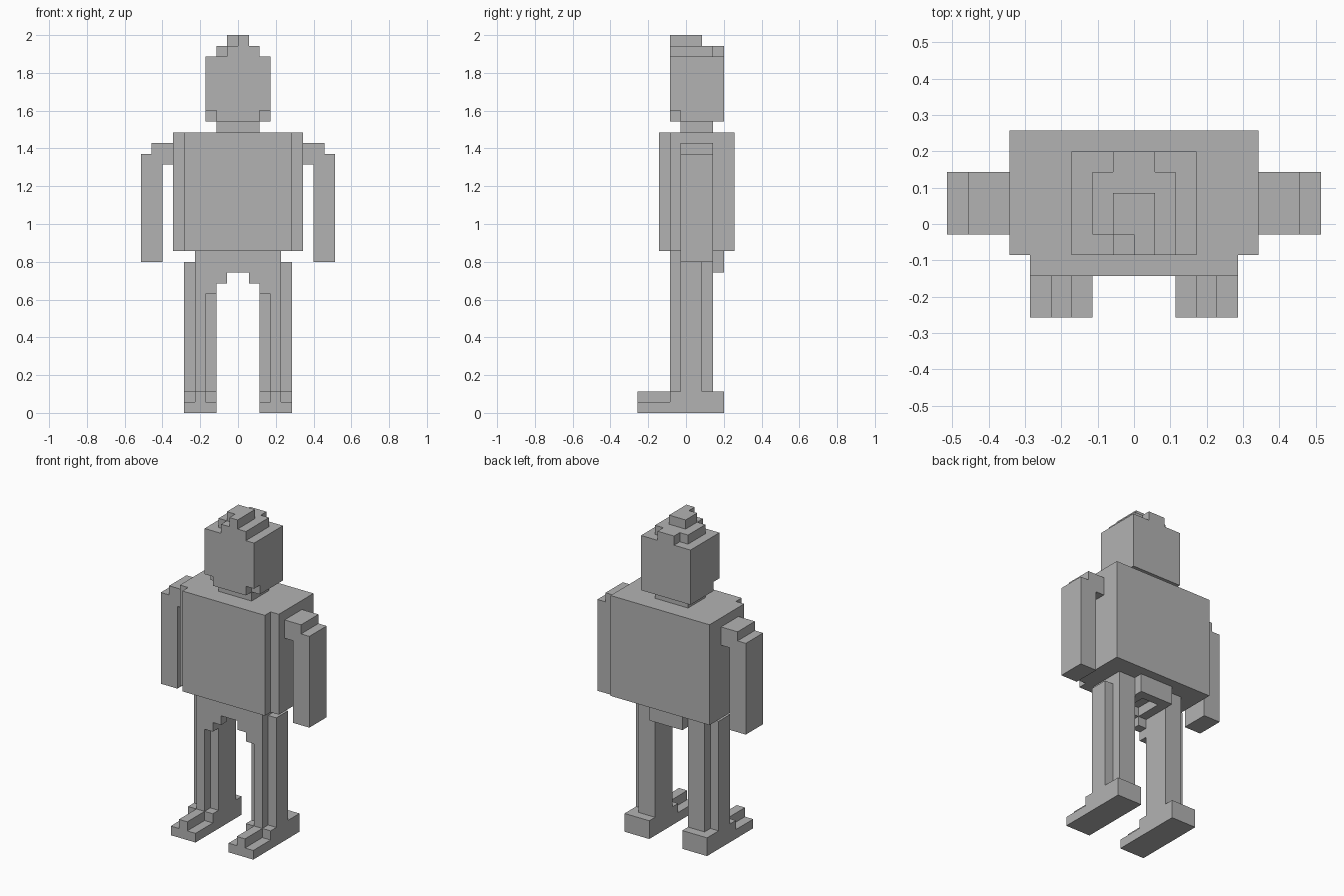
import bpy
import bmesh
from mathutils import Vector

cube = bpy.data.objects.get("Cube")
if cube:
    bpy.data.objects.remove(cube, do_unlink=True)

UNIT = 2 / 35      # edge of one block
DEPTH = 4.5        # half the depth in blocks

grey = bpy.data.materials.new("plain_grey")
grey.use_nodes = True
COLOUR = (0.45, 0.45, 0.45, 1)
grey.diffuse_color = COLOUR
grey.node_tree.nodes["Principled BSDF"].inputs["Base Color"].default_value = COLOUR


def cells(*boxes):
    """Set of unit blocks filled by boxes (x0, x1, y0, y1, z0, z1)."""
    return {(x, y, z) for x0, x1, y0, y1, z0, z1 in boxes
            for x in range(x0, x1) for y in range(y0, y1) for z in range(z0, z1)}


def mirrored(part):
    return {(-1 - x, y, z) for x, y, z in part}


parts = {}

# Torso with recessed front corners
parts["torso"] = cells((-5, 5, 2, 9, 15, 26), (-6, 6, 3, 9, 15, 26))
parts["neck"] = cells((-2, 2, 4, 7, 26, 27))

# Head with notched jaw corners
jaw = cells((2, 3, 3, 4, 27, 28))
parts["head"] = cells((-3, 3, 3, 8, 27, 33)) - jaw - mirrored(jaw)

# Stepped crest on the head
parts["crest"] = cells((-1, 1, 7, 8, 33, 34), (-2, 2, 4, 7, 33, 34),
                       (-1, 2, 3, 4, 33, 34),
                       (-1, 1, 4, 6, 34, 35), (0, 1, 3, 4, 34, 35))

# Hips: slab, front arch, side shelves and rear block
shelf = cells((1, 2, 3, 7, 13, 14), (1, 2, 3, 4, 12, 13), (2, 3, 3, 4, 11, 14))
parts["hips"] = cells((-4, 4, 3, 7, 14, 15), (-1, 1, 3, 4, 13, 14),
                      (-2, 2, 7, 8, 13, 15)) | shelf | mirrored(shelf)

# Limbs, built on the left and mirrored
limbs = {
    "arm": cells((6, 8, 4, 7, 23, 25), (7, 9, 4, 7, 14, 24)),
    "leg": cells((2, 4, 4, 7, 2, 14), (3, 4, 3, 4, 2, 14), (4, 5, 4, 6, 2, 14)),
    "foot": cells((2, 5, 0, 8, 0, 1), (3, 4, 0, 3, 1, 2), (2, 5, 3, 8, 1, 2)),
}
for name, part in limbs.items():
    parts["left_" + name] = part
    parts["right_" + name] = mirrored(part)

solid = set().union(*parts.values())


def build(name, part):
    """Make the outer skin of a part, leaving out faces hidden by other blocks."""
    bm = bmesh.new()
    for cell in part:
        for axis in range(3):
            for side in (0, 1):
                beside = list(cell)
                beside[axis] += 2 * side - 1
                if tuple(beside) in solid:
                    continue
                u, v = (axis + 1) % 3, (axis + 2) % 3
                ring = []
                for du, dv in ((0, 0), (1, 0), (1, 1), (0, 1)):
                    p = Vector(cell)
                    p[axis] += side
                    p[u] += du
                    p[v] += dv
                    p.y -= DEPTH
                    ring.append(bm.verts.new(p * UNIT))
                bm.faces.new(ring if side else ring[::-1])
    bmesh.ops.remove_doubles(bm, verts=bm.verts[:], dist=UNIT / 100)
    bmesh.ops.dissolve_limit(bm, angle_limit=0.01, verts=bm.verts[:], edges=bm.edges[:])
    mesh = bpy.data.meshes.new(name)
    bm.to_mesh(mesh)
    bm.free()
    mesh.materials.append(grey)
    bpy.context.scene.collection.objects.link(bpy.data.objects.new(name, mesh))


for name, part in parts.items():
    build(name, part)
